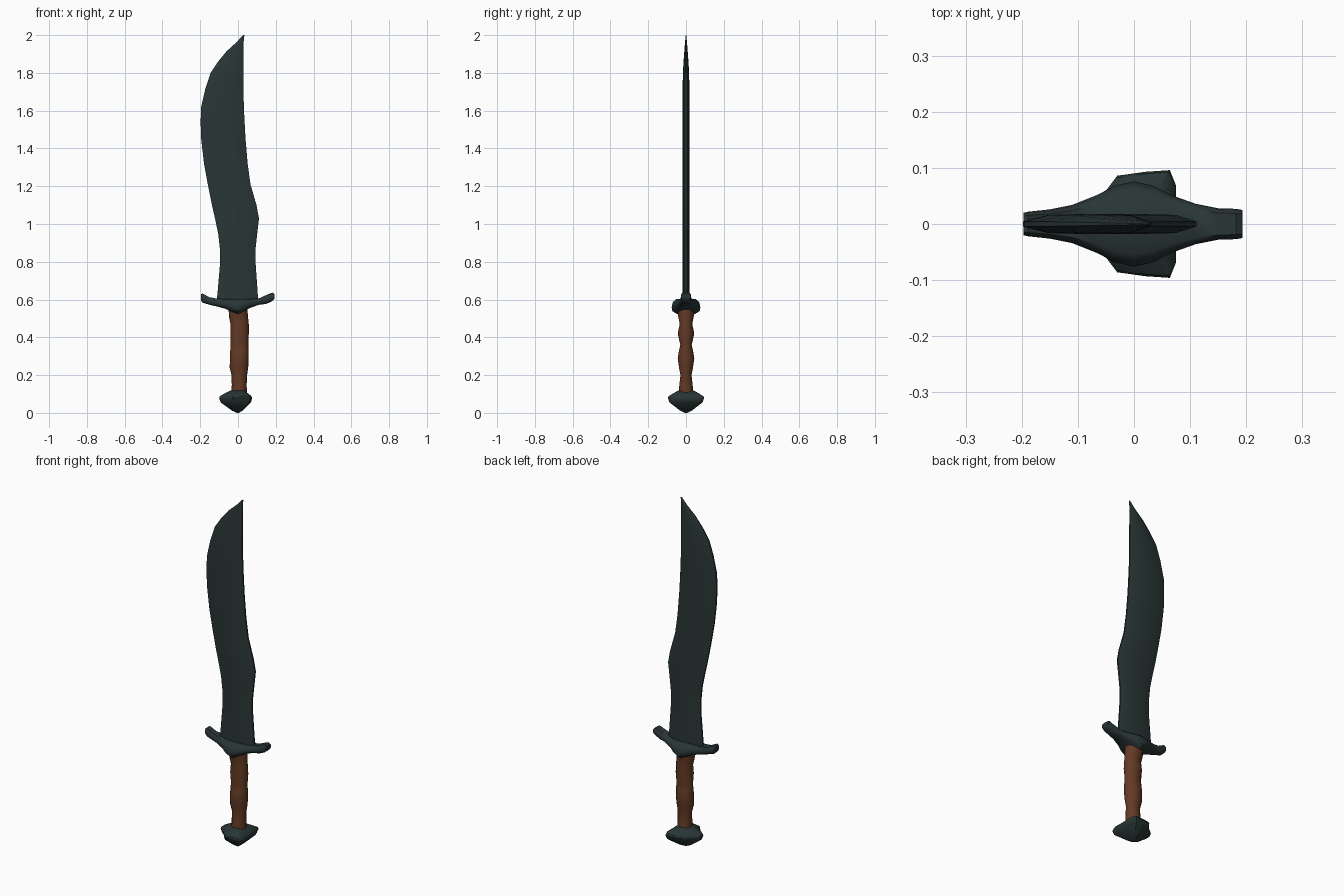
import bpy, bmesh, math


def material(name, rgb):
    m = bpy.data.materials.new(name)
    m.diffuse_color = (*rgb, 1)
    return m


STEEL = material("dark steel", (0.022, 0.036, 0.036))
LEATHER = material("brown leather", (0.125, 0.042, 0.018))


def loft(name, rings, mat, angle=35):
    """Skin a list of equal-sized rings and cap both ends."""
    bm = bmesh.new()
    vs = [[bm.verts.new(p) for p in r] for r in rings]
    n = len(rings[0])
    for a, b in zip(vs, vs[1:]):
        for i in range(n):
            j = (i + 1) % n
            bm.faces.new((a[i], a[j], b[j], b[i]))
    bm.faces.new(vs[0][::-1])
    bm.faces.new(vs[-1])
    bmesh.ops.recalc_face_normals(bm, faces=bm.faces)
    me = bpy.data.meshes.new(name)
    bm.to_mesh(me)
    bm.free()
    ob = bpy.data.objects.new(name, me)
    bpy.context.collection.objects.link(ob)
    me.materials.append(mat)
    bpy.ops.object.select_all(action='DESELECT')
    bpy.context.view_layer.objects.active = ob
    ob.select_set(True)
    bpy.ops.object.shade_smooth_by_angle(angle=math.radians(angle))
    return ob


# Blade: left x, right x, z, half thickness; section bevelled at both edges
blade = [(-.115, .108, .57, .018), (-.108, .104, .64, .018), (-.096, .094, .78, .018),
         (-.096, .093, .87, .018), (-.105, .102, .95, .018), (-.122, .111, 1.03, .018),
         (-.138, .098, 1.10, .018), (-.16, .066, 1.21, .018), (-.18, .051, 1.32, .018),
         (-.195, .040, 1.45, .018), (-.198, .035, 1.54, .018), (-.195, .031, 1.62, .018),
         (-.172, .029, 1.72, .018), (-.145, .029, 1.80, .0165), (-.105, .029, 1.86, .013),
         (-.06, .029, 1.915, .009), (-.005, .030, 1.965, .005), (.026, .034, 2.0, .001)]
rings = []
for l, r, z, t in blade:
    w = r - l
    b = min(.045, .25 * w)
    half = [(l, .25 * t), (l + b, .9 * t), (l + .5 * w, t), (r - b * .8, .9 * t), (r, .25 * t)]
    rings.append([(x, -y, z) for x, y in half] + [(x, y, z) for x, y in half[::-1]])
loft("blade", rings, STEEL)

# Crossguard: x, half depth, bottom z, top z; rounded at the corners
guard = [(-.197, .020, .595, .628), (-.188, .022, .584, .632), (-.15, .026, .572, .612),
         (-.11, .034, .563, .605), (-.065, .052, .551, .603), (-.035, .068, .537, .602),
         (0, .076, .523, .602), (.035, .068, .540, .602), (.065, .052, .556, .603),
         (.11, .036, .572, .606), (.15, .028, .577, .624), (.182, .027, .592, .637),
         (.193, .025, .603, .630)]
rings = []
for x, d, lo, hi in guard:
    h = hi - lo
    half = [(d * .62, lo), (d * .95, lo + .2 * h), (d, lo + .45 * h),
            (d * .92, lo + .8 * h), (d * .7, hi)]
    rings.append([(x, y, z) for y, z in half] + [(x, -y, z) for y, z in half[::-1]])
loft("crossguard", rings, STEEL, 45)

# Grip: left x, right x, half depth, z, with finger swells
grip = [(-.034, .047, .040, .10), (-.033, .046, .036, .15), (-.034, .048, .030, .20),
        (-.044, .054, .038, .24), (-.043, .056, .045, .29), (-.041, .056, .038, .33),
        (-.040, .056, .031, .36), (-.041, .057, .045, .42), (-.040, .057, .034, .47),
        (-.048, .053, .042, .51), (-.050, .049, .045, .56)]
N = 14
loft("grip", [[((l + r) / 2 + (r - l) / 2 * math.cos(2 * math.pi * i / N),
                d * math.sin(2 * math.pi * i / N), z) for i in range(N)]
              for l, r, d, z in grip], LEATHER, 60)

# Pommel: rounded triangular plan scaled up and down the height
plan = [(.075, .068), (.064, .096), (.02, .093), (-.03, .086), (-.057, .05), (-.10, .015)]
plan += [(x, -y) for x, y in plan[::-1]]
levels = [(.0, .06), (.012, .32), (.055, .91), (.078, 1), (.088, .96), (.106, .66), (.118, .42)]
loft("pommel", [[(x * s, y * s, z) for x, y in plan] for z, s in levels], STEEL)
